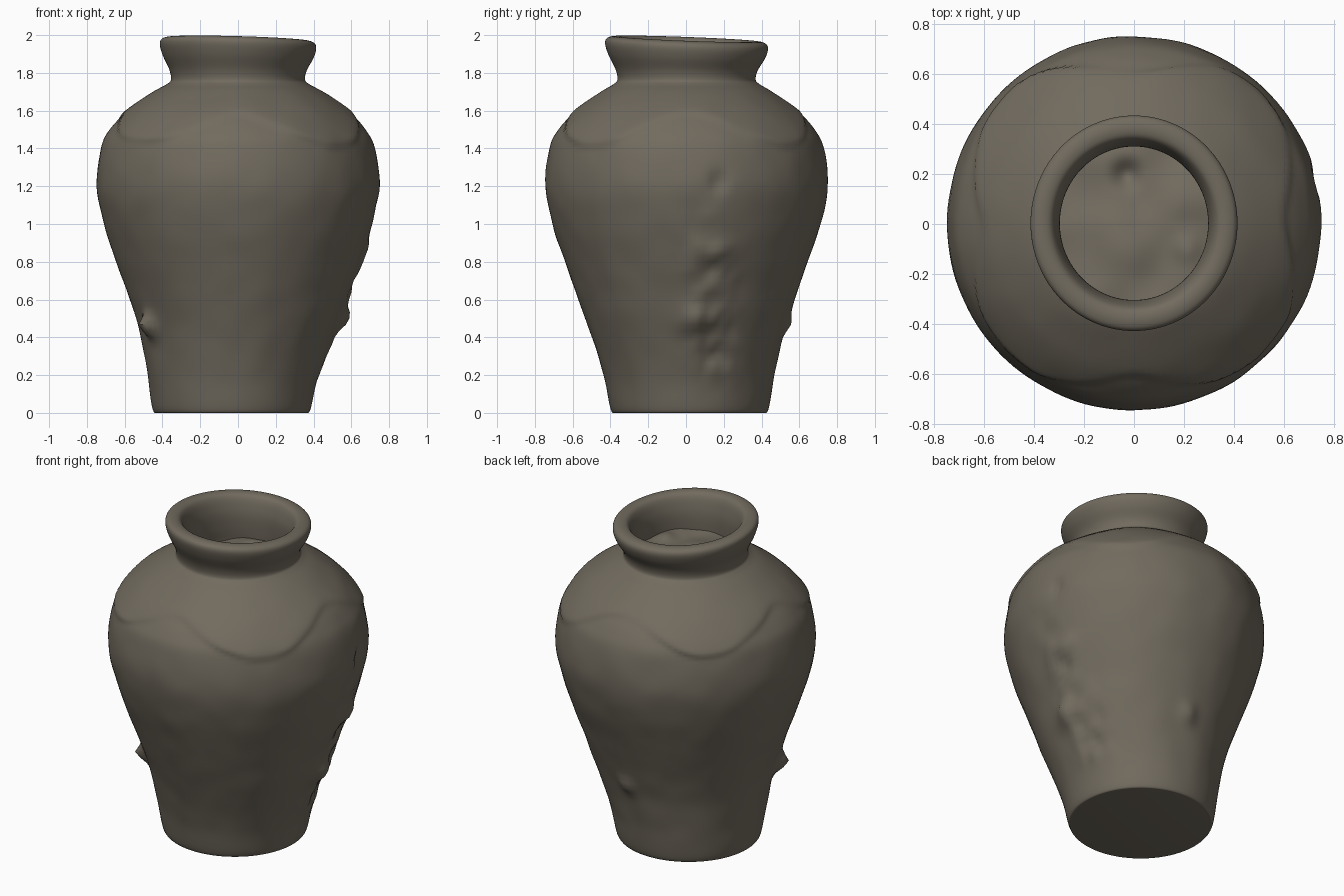
import bpy, bmesh, math
from mathutils import Vector, noise

if "Cube" in bpy.data.objects:
    bpy.data.objects.remove(bpy.data.objects["Cube"])

SEG, SUB = 144, 6

clay = bpy.data.materials.new("grey brown clay")
clay.diffuse_color = (0.165, 0.145, 0.112, 1)
clay.use_nodes = True
clay.node_tree.nodes["Principled BSDF"].inputs["Base Color"].default_value = clay.diffuse_color

# (radius, height): foot, belly, shoulder, neck, rim, inside of the neck
PROFILE = [(.395, 0), (.418, .02), (.456, .2), (.509, .4), (.576, .6), (.646, .8),
           (.713, 1.0), (.752, 1.2), (.729, 1.4), (.68, 1.5), (.588, 1.6), (.452, 1.7),
           (.387, 1.74), (.366, 1.765), (.375, 1.82), (.411, 1.9), (.427, 1.96), (.415, 1.99),
           (.375, 2.0), (.338, 1.985), (.316, 1.93), (.306, 1.84), (.315, 1.67)]


def smooth(a, b, v):
    t = min(1, max(0, (v - a) / (b - a)))
    return t * t * (3 - 2 * t)


def bump(dx, dz, w, h):
    return math.exp(-(dx / w) ** 2 - (dz / h) ** 2)


def wrap(a):
    return (a + math.pi) % (2 * math.pi) - math.pi


def resample(pts):
    """Catmull-Rom curve through the profile points."""
    p = [Vector(q) for q in [pts[0]] + pts + [pts[-1]]]
    out = []
    for i in range(1, len(p) - 2):
        for k in range(SUB):
            t = k / SUB
            a, b, c, d = p[i - 1:i + 3]
            out.append(.5 * (2 * b + (c - a) * t + (2 * a - 5 * b + 4 * c - d) * t * t
                             + (3 * b - a - 3 * c + d) * t ** 3))
    return out + [p[-1]]


def lathe(name, rings, close_first=False, close_last=False):
    bm = bmesh.new()
    vs = [[bm.verts.new(c) for c in ring] for ring in rings]
    for a, b in zip(vs, vs[1:]):
        for i in range(SEG):
            j = (i + 1) % SEG
            bm.faces.new((a[i], a[j], b[j], b[i]))
    if close_first:
        bm.faces.new(vs[0][::-1])
    if close_last:
        bm.faces.new(vs[-1])
    me = bpy.data.meshes.new(name)
    bm.to_mesh(me)
    bm.free()
    me.materials.append(clay)
    ob = bpy.data.objects.new(name, me)
    bpy.context.collection.objects.link(ob)
    bpy.context.view_layer.objects.active = ob
    ob.select_set(True)
    bpy.ops.object.shade_smooth_by_angle(angle=math.radians(50))
    ob.select_set(False)


def jar_point(r, z, th):
    c, s = math.cos(th), math.sin(th)
    body = smooth(0, .2, z) * (1 - smooth(1.66, 1.75, z))
    pos = Vector((c * r, s * r, z))
    # uneven hand-made surface
    d = body * (.003 * noise.noise(pos * 3) + .004 * noise.noise(pos * 7))
    # thick coat over the shoulder with a scalloped, uneven lower edge
    edge = 1.5 + .085 * math.cos(4 * th) + .05 * noise.noise(Vector((c * 2, s * 2, 5)))
    fade = .8 + .5 * noise.noise(Vector((c * 3, s * 3, 9)))
    d += body * fade * (.016 * smooth(edge - .015, edge + .015, z)
                        * (1 - .7 * smooth(edge, edge + .15, z)) - .004)
    # chipped strip down the right side
    y = s * r
    if c > 0:
        strip = bump(y - .12, 0, .12, 1) * smooth(.1, .35, z) * (1 - smooth(.6, 1.35, z))
        d += strip * (.004 + .03 * noise.noise(pos * 7) + .022 * noise.noise(pos * 15))
        d += .055 * bump(y - .06, z - .5, .1, .07) + .03 * bump(y - .14, z - .86, .08, .07)
        d -= .03 * bump(y - .17, z - 1.22, .04, .05)
    # small lumps on the lower left and the back
    for ang, h, amp in ((-151, .46, .07), (85, .47, .03)):
        d += amp * bump(wrap(th - math.radians(ang)), z - h, .1, .05)
    r += d
    low = 1 - smooth(0, .6, z)
    neck = smooth(1.74, 1.98, z)
    x = c * r * (1 - .03 * smooth(1.68, 1.76, z)) - .034 * low
    yy = s * r * (1 + .01 * neck) + .016 * low + .003
    # slanted rim
    return (x, yy, z - neck * (.02 + .028 * x + .038 * yy))


# Jar: foot, body, neck and rim in one turned shell
angles = [2 * math.pi * i / SEG for i in range(SEG)]
lathe("jar_body", [[jar_point(max(p.x, .01), max(p.y, 0), a) for a in angles]
                   for p in resample(PROFILE)], close_first=True)


# Lumpy, tilted fill that closes the mouth inside the neck
def fill_point(r, th):
    x, y = r * math.cos(th), r * math.sin(th)
    z = 1.73 + .02 * (1 - (r / .31) ** 2) + .03 * noise.noise(Vector((x * 5, y * 5, 2)))
    z += .12 * (.5 * x - .87 * y)
    z -= .05 * math.exp(-((x + .03) ** 2 + (y - .2) ** 2) / .003)
    z += .03 * math.exp(-((x - .22) ** 2 + (y + .1) ** 2) / .004)
    return (x * .98, y, z)


lathe("mouth_fill", [[fill_point(.318 - .312 * k / 24, a) for a in angles]
                     for k in range(25)], close_last=True)
